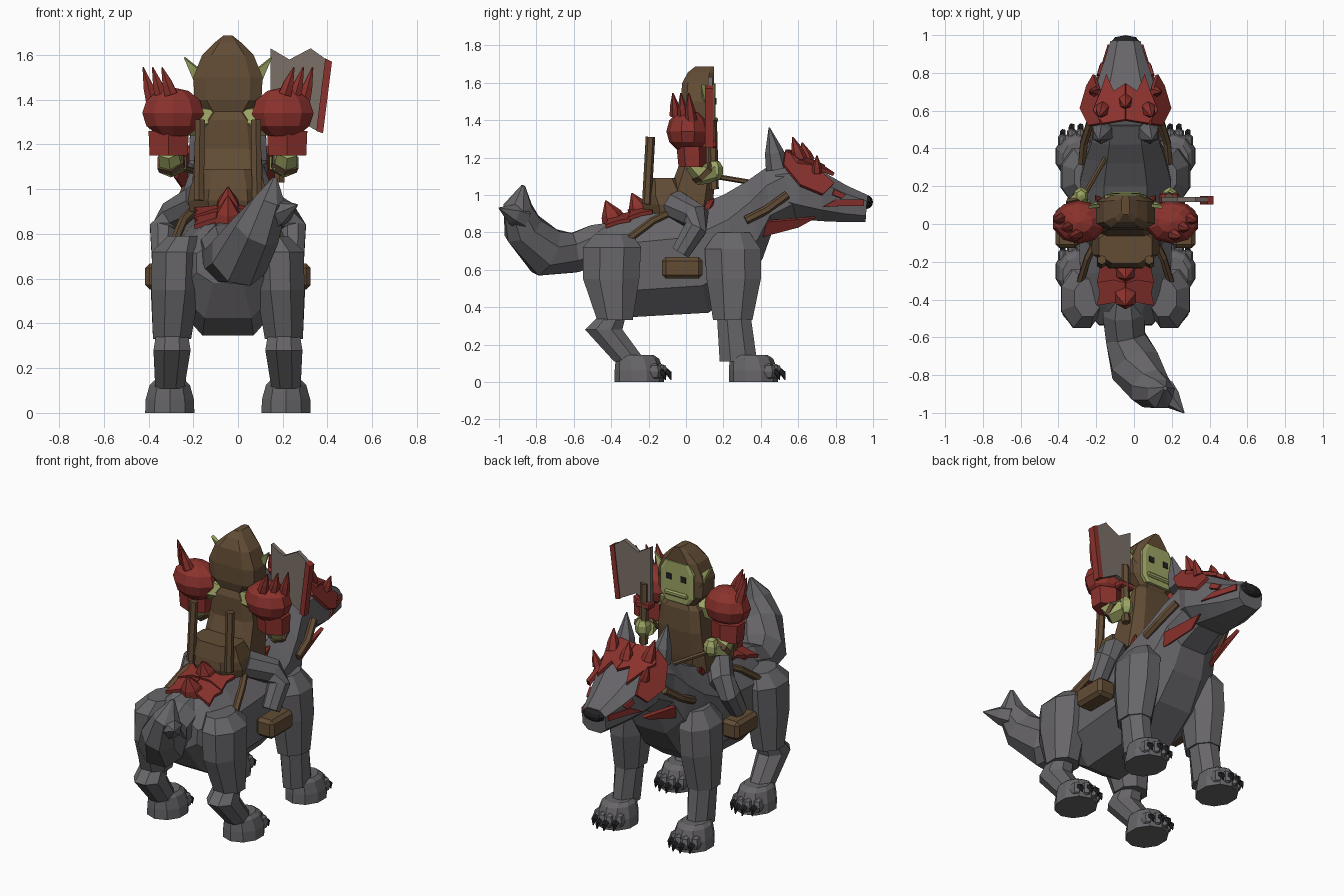
import bpy, bmesh, math
from mathutils import Vector as V

cube = bpy.data.objects.get("Cube")
if cube:
    bpy.data.objects.remove(cube)

CENTRE = V((-0.045, 0, 0))  # the mount's middle line
SIDES = (("left", 1), ("right", -1))


def material(name, *rgb):
    m = bpy.data.materials.new(name)
    m.use_nodes = True
    m.diffuse_color = (*rgb, 1)
    m.node_tree.nodes["Principled BSDF"].inputs["Base Color"].default_value = (*rgb, 1)
    return m


FUR = material("grey fur", .135, .13, .14)
LEATHER = material("brown leather", .122, .073, .036)
RED = material("red armour", .26, .032, .026)
SKIN = material("green skin", .34, .38, .13)
STEEL = material("dull steel", .2, .16, .14)
BLACK = material("black", .016, .016, .018)


def finish(name, bm, mat):
    bmesh.ops.recalc_face_normals(bm, faces=bm.faces)
    bmesh.ops.translate(bm, verts=bm.verts, vec=CENTRE)
    me = bpy.data.meshes.new(name)
    bm.to_mesh(me)
    bm.free()
    me.materials.append(mat)
    ob = bpy.data.objects.new(name, me)
    bpy.context.collection.objects.link(ob)
    return ob


def ring(c, u, v, n=8, p=1.0):
    # p below one squares the section off
    power = lambda t: math.copysign(abs(t) ** p, t)
    k = math.cos(math.pi / n) ** p
    angles = [(i + .5) * math.tau / n for i in range(n)]
    return [V(c) + V(u) * power(math.cos(a)) / k + V(v) * power(math.sin(a)) / k for a in angles]


def loft(name, rings, mat):
    bm = bmesh.new()
    rows = [[bm.verts.new(q) for q in r] for r in rings]
    n = len(rows[0])
    for a, b in zip(rows, rows[1:]):
        for i in range(n):
            bm.faces.new((a[i], a[(i + 1) % n], b[(i + 1) % n], b[i]))
    bm.faces.new(rows[0])
    bm.faces.new(rows[-1])
    return finish(name, bm, mat)


def levels(name, rows, mat, s=1, n=8, p=1.0):
    # stacked horizontal sections: x, y, z, half width, half depth
    return loft(name, [ring((s * x, y, z), (rx, 0, 0), (0, ry, 0), n, p) for x, y, z, rx, ry in rows], mat)


def tube(name, pts, radii, mat, s=1, n=6):
    pts = [V((s * x, y, z)) for x, y, z in pts]
    rings = []
    for i, q in enumerate(pts):
        t = (pts[min(i + 1, len(pts) - 1)] - pts[max(i - 1, 0)]).normalized()
        u = t.orthogonal() if abs(t.x) > .95 else V((1, 0, 0)) - t * t.x
        u.normalize()
        rings.append(ring(q, u * radii[i], t.cross(u) * radii[i], n))
    return loft(name, rings, mat)


def spike(name, a, b, r, mat, s=1):
    return tube(name, (a, V(a).lerp(V(b), .4), b), (r, r * .8, .003), mat, s)


def plate(name, pts, mat, s=1, thick=.02):
    bm = bmesh.new()
    bm.faces.new([bm.verts.new((s * x, y, z)) for x, y, z in pts])
    ob = finish(name, bm, mat)
    mod = ob.modifiers.new("thickness", "SOLIDIFY")
    mod.thickness, mod.offset = thick, 0
    return ob


def box(name, c, size, mat, s=1, bevel=0):
    bm = bmesh.new()
    bmesh.ops.create_cube(bm, size=1)
    for v in bm.verts:
        v.co = V((s * c[0], c[1], c[2])) + V(a * b for a, b in zip(v.co, size))
    ob = finish(name, bm, mat)
    if bevel:
        mod = ob.modifiers.new("bevel", "BEVEL")
        mod.width, mod.segments = bevel, 1
    return ob


def ball(name, c, size, mat, s=1, seg=8, rows=6):
    bm = bmesh.new()
    bmesh.ops.create_uvsphere(bm, u_segments=seg, v_segments=rows, radius=1)
    for v in bm.verts:
        v.co = V((s * c[0], c[1], c[2])) + V(a * b for a, b in zip(v.co, size))
    return finish(name, bm, mat)


# Mount: body and head, each section as bottom y z, top y z, half width
def trunk(name, stations, p):
    rings = []
    for by, bz, ty, tz, w in stations:
        bot, top = V((0, by, bz)), V((0, ty, tz))
        rings.append(ring((bot + top) / 2, (w, 0, 0), (top - bot) / 2, 8, p))
    return loft(name, rings, FUR)


trunk("body", [(-.54, .58, -.53, .76, .14), (-.45, .425, -.42, .84, .22), (-.32, .345, -.25, .89, .24),
               (.12, .37, 0, .92, .25), (.3, .5, .2, 1, .24), (.41, .66, .32, 1.07, .21),
               (.46, .8, .42, 1.14, .18), (.6, .87, .52, 1.19, .16)], .85)
trunk("head", [(.5, .92, .47, 1.16, .15), (.61, .87, .6, 1.2, .18), (.72, .86, .74, 1.12, .155),
               (.84, .855, .86, 1.05, .115), (.96, .855, .97, 1, .08)], .7)
ball("nose", (0, .962, .962), (.078, .038, .038), BLACK)

# Tail curling up to one side
tube("tail", [(-.01, -.36, .78), (-.01, -.47, .735), (0, -.6, .69), (.05, -.75, .695), (.13, -.87, .82),
              (.19, -.9, .94), (.21, -.87, 1.05)], (.08, .11, .105, .13, .105, .075, .01), FUR, n=8)
spike("tail_tuft", (.2, -.88, .88), (.31, -1, .93), .06, FUR)

for side, s in SIDES:
    # Legs, paws, toes and claws
    levels(side + "_hind_thigh", [(.2, -.39, .79, .07, .1), (.23, -.395, .72, .11, .155), (.235, -.4, .55, .107, .15),
                                  (.25, -.38, .33, .085, .095)], FUR, s)
    levels(side + "_hind_shin", [(.25, -.39, .36, .07, .07), (.25, -.44, .28, .083, .1), (.26, -.3, .11, .065, .085)], FUR, s)
    levels(side + "_front_upper_leg", [(.21, .25, .8, .06, .09), (.23, .25, .71, .105, .15), (.24, .255, .55, .105, .145),
                                       (.25, .25, .33, .085, .105)], FUR, s)
    levels(side + "_front_shin", [(.25, .255, .36, .075, .09), (.255, .28, .11, .065, .1)], FUR, s)
    for leg, y in (("hind", -.25), ("front", .36)):
        paw = f"{side}_{leg}_paw"
        levels(paw, [(.26, y, 0, .11, .125), (.26, y, .06, .108, .125), (.26, y - .01, .125, .09, .11),
                     (.26, y - .02, .145, .07, .09)], FUR, s, 10)
        for i in range(4):
            x, ty = .19 + .047 * i, y + (.11 if i in (1, 2) else .08)
            ball(f"{paw}_toe_{i}", (x, ty, .055), (.03, .045, .045), FUR, s, 6, 4)
            tube(f"{paw}_claw_{i}", [(x, ty + .03, .06), (x, ty + .05, .045), (x, ty + .06, .01)], (.014, .013, .002), BLACK, s, 5)

    # Ears, eyes and face armour
    spike(side + "_ear", (.12, .49, 1.14), (.14, .445, 1.36), .055, FUR, s)
    plate(side + "_brow_plate", [(0, .55, 1.235), (.12, .53, 1.235), (.17, .6, 1.18), (.13, .7, 1.145), (.1, .79, 1.11),
                                 (.06, .7, 1.17), (0, .74, 1.15)], RED, s)
    plate(side + "_temple_plate", [(.13, .53, 1.23), (.19, .52, 1.16), (.235, .61, 1.05), (.2, .73, 1.0), (.165, .79, 1.06),
                                   (.14, .71, 1.13)], RED, s)
    spike(side + "_brow_spike", (.12, .61, 1.19), (.14, .57, 1.31), .035, RED, s)
    spike(side + "_temple_spike", (.16, .7, 1.12), (.19, .7, 1.21), .025, RED, s)
    plate(side + "_eye", [(.135, .79, 1.03), (.115, .85, 1.0), (.125, .83, .98), (.14, .78, 1)], RED, s, .03)
    plate(side + "_mouth_stripe", [(.165, .73, .935), (.135, .8, .975), (.09, .95, .975), (.09, .95, .94), (.13, .82, .94)], RED, s, .009)
    plate(side + "_throat_plate", [(.165, .41, .78), (.18, .43, .86), (.14, .69, .88), (.12, .6, .83)], RED, s, .02)

    # Rump armour with a jagged edge
    for i, (y, z) in enumerate(((-.43, .87), (-.31, .912))):
        plate(f"{side}_rump_plate_{i}", [(0, y, z), (.06, y + .015, z - .01), (.15, y, z - .04), (.135, y + .07, z - .015),
                                         (.15, y + .13, z - .005), (0, y + .15, z + .035)], RED, s)

    # Tack: straps, saddle posts and hanging packs
    tube(side + "_hind_strap", [(.16, -.1, .9), (.2, -.18, .86), (.25, -.34, .74)], (.018,) * 3, LEATHER, s)
    tube(side + "_neck_strap", [(.23, .32, .865), (.22, .43, .92), (.185, .54, 1.0)], (.02,) * 3, LEATHER, s)
    tube(side + "_saddle_post", [(.13, -.21, .95), (.125, -.19, 1.31)], (.022, .022), LEATHER, s)
    box(side + "_pack", (.31, -.02, .61), (.12, .215, .115), LEATHER, s, .02)
    spike(side + "_saddle_spike", (.12, .1, .92), (.16, .15, .98), .03, RED, s)

    # Rider: legs, arms and spiked shoulder armour
    tube(side + "_rider_leg", [(.13, -.06, .95), (.24, .055, .88), (.29, .05, .82), (.29, -.03, .69)],
         (.075, .07, .06, .05), FUR, s, 8)
    tube(side + "_shoulder", [(.05, .04, 1.31), (.2, .02, 1.31)], (.055, .065), SKIN, s)
    ball(side + "_shoulder_pad", (.245, .01, 1.34), (.145, .115, .115), RED, s, 10, 6)
    levels(side + "_arm_guard", [(.265, .035, 1.15, .085, .065), (.265, .03, 1.26, .09, .07)], RED, s, 6)
    tube(side + "_forearm", [(.265, .04, 1.17), (.255, .09, 1.11), (.23, .14, 1.12)], (.045, .055, .05), SKIN, s)
    tube(side + "_wrist_band", [(.258, .08, 1.13), (.25, .1, 1.11)], (.06, .06), LEATHER, s)
    ball(side + "_hand", (.235, .15, 1.13), (.045, .05, .06), SKIN, s, 6, 5)
    for i in range(3):
        x, y = .255 + .042 * i, -.055 + .042 * i
        spike(f"{side}_pad_spike_{i}", (x, y, 1.425 - .015 * i), (x + .04, y - .015, 1.545), .028, RED, s)
    plate(side + "_rider_ear", [(.11, .1, 1.46), (.14, .12, 1.46), (.195, .09, 1.59), (.12, .1, 1.53)], SKIN, s)

tube("rein", [(-.22, .15, 1.1), (-.1, .36, 1.065)], (.012, .012), LEATHER)
spike("crown_spike", (0, .65, 1.18), (0, .62, 1.28), .035, RED)
spike("lower_rump_spike", (0, -.38, .85), (0, -.43, .97), .06, RED)
spike("upper_rump_spike", (0, -.24, .9), (0, -.29, 1.01), .055, RED)

# Saddle and rider's robe
levels("saddle", [(0, -.06, .9, .17, .16), (0, -.06, .95, .18, .175), (0, -.1, 1.0, .17, .13), (0, -.12, 1.09, .14, .09)],
       LEATHER, p=.8)
levels("robe", [(0, .01, .93, .165, .13), (0, .03, 1.02, .16, .12), (0, .065, 1.18, .148, .095), (0, .06, 1.31, .13, .09),
                (0, .06, 1.36, .08, .07)], LEATHER, p=.5)

# Hood and face
levels("hood", [(0, .065, 1.33, .09, .075), (0, .06, 1.4, .15, .088), (0, .06, 1.5, .155, .09), (0, .065, 1.6, .115, .085),
                (0, .08, 1.655, .06, .07), (0, .1, 1.687, .02, .05)], LEATHER, p=.5)
levels("face", [(0, .125, 1.35, .08, .034), (0, .125, 1.39, .112, .034), (0, .125, 1.54, .112, .034),
                (0, .125, 1.595, .08, .034)], SKIN, p=.25)
box("lip", (0, .155, 1.4), (.16, .03, .03), SKIN, bevel=.008)
for side, s in SIDES:
    box(side + "_rider_eye", (.05, .159, 1.5), (.035, .009, .035), BLACK, s)

# Cleaver held upright
plate("blade", [(.19, .13, 1.63), (.275, .13, 1.58), (.37, .13, 1.63), (.44, .13, 1.58), (.4, .13, 1.26), (.29, .13, 1.32),
                (.19, .13, 1.29)], STEEL, thick=.025)
plate("blade_edge", [(.435, .125, 1.585), (.465, .125, 1.57), (.425, .125, 1.25), (.395, .125, 1.26)], RED, thick=.045)
tube("cleaver_handle", [(.23, .15, 1.03), (.23, .14, 1.4)], (.022, .022), LEATHER)
box("cleaver_guard", (.23, .135, 1.27), (.1, .06, .04), RED, bevel=.008)
